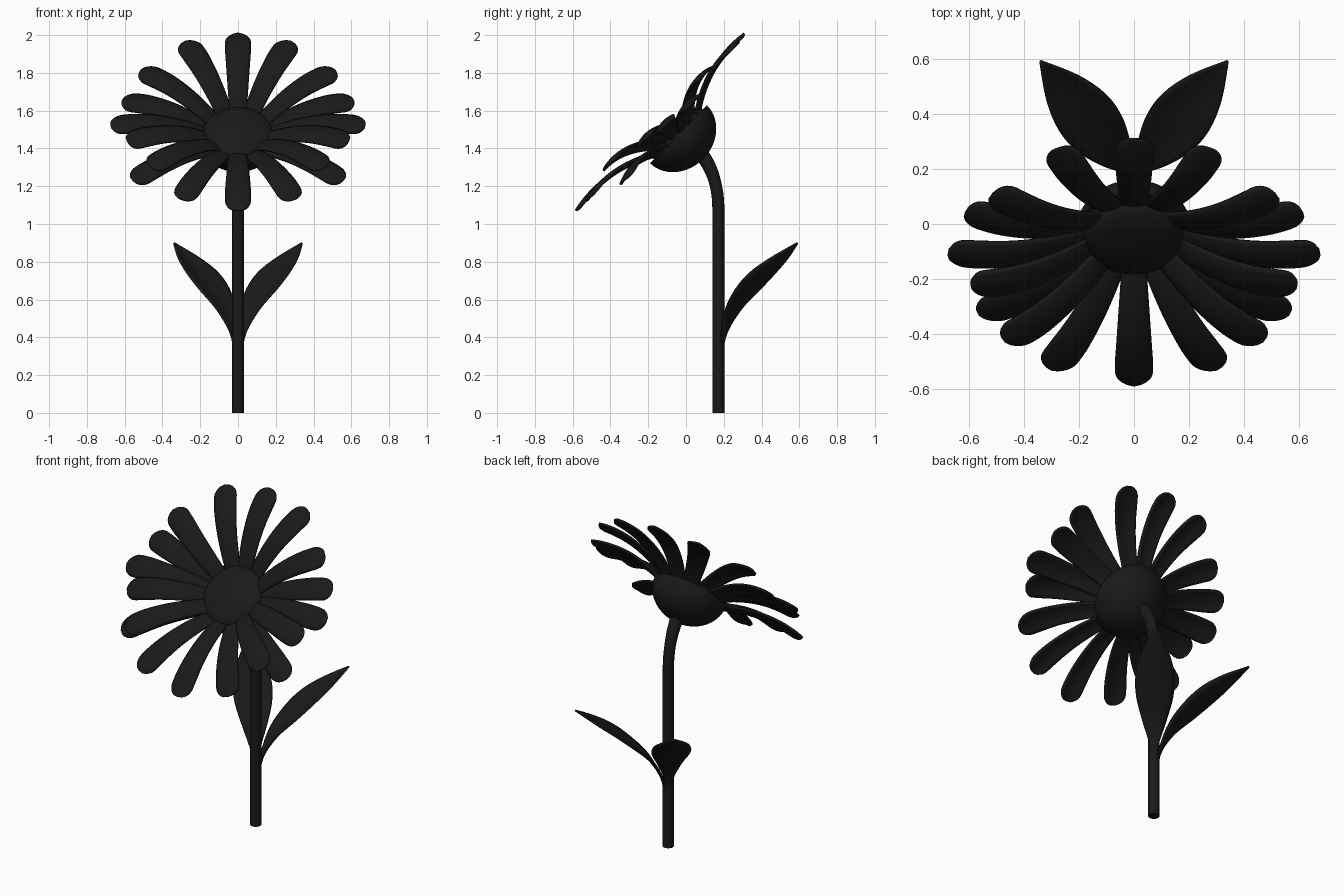
import bpy, bmesh
from math import sin, cos, pi, radians, sqrt
from mathutils import Matrix, Vector

if "Cube" in bpy.data.objects:
    bpy.data.objects.remove(bpy.data.objects["Cube"])

mat = bpy.data.materials.new("dark")
mat.diffuse_color = (0.01, 0.01, 0.01, 1)
mat.use_nodes = True
mat.node_tree.nodes["Principled BSDF"].inputs["Base Color"].default_value = mat.diffuse_color

# Flower head frame: tilted 45 degrees, local z is the facing direction
HEAD = Matrix.Translation((0, -0.04, 1.475)) @ Matrix.Rotation(radians(45.5), 4, 'X')


def lerp(points, t):
    """Smooth (Catmull-Rom) interpolation along evenly spaced tuples."""
    n = len(points) - 1
    i = min(int(t * n), n - 1)
    f = t * n - i
    p = [Vector(points[max(0, min(n, i + k))]) for k in (-1, 0, 1, 2)]
    return 0.5 * (2 * p[1] + (p[2] - p[0]) * f + (2 * p[0] - 5 * p[1] + 4 * p[2] - p[3]) * f * f
                  + (3 * p[1] - p[0] - 3 * p[2] + p[3]) * f ** 3)


def finish(name, bm, thickness=0):
    bmesh.ops.remove_doubles(bm, verts=bm.verts, dist=1e-5)
    bmesh.ops.recalc_face_normals(bm, faces=bm.faces)
    for f in bm.faces:
        f.smooth = True
    me = bpy.data.meshes.new(name)
    bm.to_mesh(me)
    bm.free()
    me.materials.append(mat)
    ob = bpy.data.objects.new(name, me)
    bpy.context.collection.objects.link(ob)
    if thickness:
        m = ob.modifiers.new("thickness", 'SOLIDIFY')
        m.thickness = thickness
        m.offset = 0
    return ob


def sheet(name, point, rows, cols, thickness):
    """Blade surface from point(t, s), t along 0..1, s across -1..1."""
    bm = bmesh.new()
    g = [[bm.verts.new(point(i / rows, 2 * j / cols - 1)) for j in range(cols + 1)]
         for i in range(rows + 1)]
    for i in range(rows):
        for j in range(cols):
            bm.faces.new((g[i][j], g[i][j + 1], g[i + 1][j + 1], g[i + 1][j]))
    return finish(name, bm, thickness)


def lathe(name, profile, steps=48):
    bm = bmesh.new()
    vs = [bm.verts.new((r, 0, z)) for r, z in profile]
    es = [bm.edges.new(e) for e in zip(vs, vs[1:])]
    bmesh.ops.spin(bm, geom=vs + es, axis=(0, 0, 1), cent=(0, 0, 0), angle=2 * pi, steps=steps)
    ob = finish(name, bm)
    ob.matrix_world = HEAD
    return ob


# Cup behind the petals and the domed centre
lathe("receptacle", [(0.215 * cos(a), -0.185 * sin(a)) for a in [i * pi / 24 for i in range(13)]]
      + [])
lathe("flower_center", [(0.17, -0.04), (0.183, -0.01), (0.185, 0.005)]
      + [(0.182 * cos(a), 0.012 + 0.055 * sin(a)) for a in [i * pi / 20 for i in range(11)]])


# Petals: angle from the top, tip radius, tip height, base height
def petal(name, angle, radius, tip, base):
    a = radians(angle)

    def point(t, s):
        t = 1 - (1 - t) ** 1.6
        r = 0.13 + (radius - 0.13) * t
        w = 0.04 + 0.027 * min(1, t / 0.75) ** 0.8
        if t > 0.87:
            w *= sqrt(max(0, 1 - ((t - 0.87) / 0.13) ** 2))
        n = base + (tip - base) * t + 0.22 * t * (1 - t) - 0.014 * s * s * (w / 0.067)
        x = s * w
        return HEAD @ Vector((r * sin(a) + x * cos(a), r * cos(a) - x * sin(a), n))
    sheet(name, point, 18, 8, 0.012)


PETALS = [(0, 0.625, 0.125, -0.01), (26, 0.635, 0.12, -0.01), (56, 0.62, 0.13, 0),
          (73, 0.64, 0.065, -0.02), (91, 0.675, 0.085, -0.01), (105, 0.61, 0.11, 0),
          (124, 0.675, 0.035, -0.03), (130, 0.61, 0.155, 0.01), (153, 0.66, 0.105, -0.01),
          (180, 0.67, 0.105, 0)]
for k, (ang, r, tip, base) in enumerate(PETALS):
    petal(f"petal_{k}_right", ang, r, tip, base)
    if 0 < ang < 180:
        petal(f"petal_{k}_left", -ang, r, tip, base)

# Stem: swept tube bending forward into the head
cu = bpy.data.curves.new("stem", 'CURVE')
cu.dimensions = '3D'
cu.bevel_depth = 0.032
cu.bevel_resolution = 6
cu.use_fill_caps = True
neck = [(0.172, 1.06), (0.166, 1.16), (0.142, 1.26), (0.1, 1.345), (0.04, 1.42)]
path = [(0.172, 0), (0.172, 0.5)] + [tuple(lerp(neck, i / 16)) for i in range(17)]
sp = cu.splines.new('POLY')
sp.points.add(len(path) - 1)
for i, (p, (y, z)) in enumerate(zip(sp.points, path)):
    p.co = (0, y, z, 1)
    p.radius = 1 + 0.25 * max(0, i - 8) / 10
sp.use_smooth = True
cu.materials.append(mat)
bpy.context.collection.objects.link(bpy.data.objects.new("stem", cu))

# Leaves: (distance from stem axis, height, half width) along the midrib
RIB = [(0.015, 0.3, 0.012), (0.04, 0.42, 0.022), (0.11, 0.54, 0.066), (0.21, 0.635, 0.102),
       (0.31, 0.72, 0.106), (0.42, 0.805, 0.072), (0.538, 0.9, 0.002)]
for side, label in ((1, "right"), (-1, "left")):
    def leaf_point(t, s):
        d, z, w = lerp(RIB, t)
        c = 0.02 * s * s * w / 0.1
        x = d * 0.63 + s * w * 0.777 - c * 0.4
        y = 0.172 + d * 0.777 - s * w * 0.63 - c * 0.4
        return Vector((side * x, y, z + c))
    sheet(f"leaf_{label}", leaf_point, 24, 8, 0.01)
